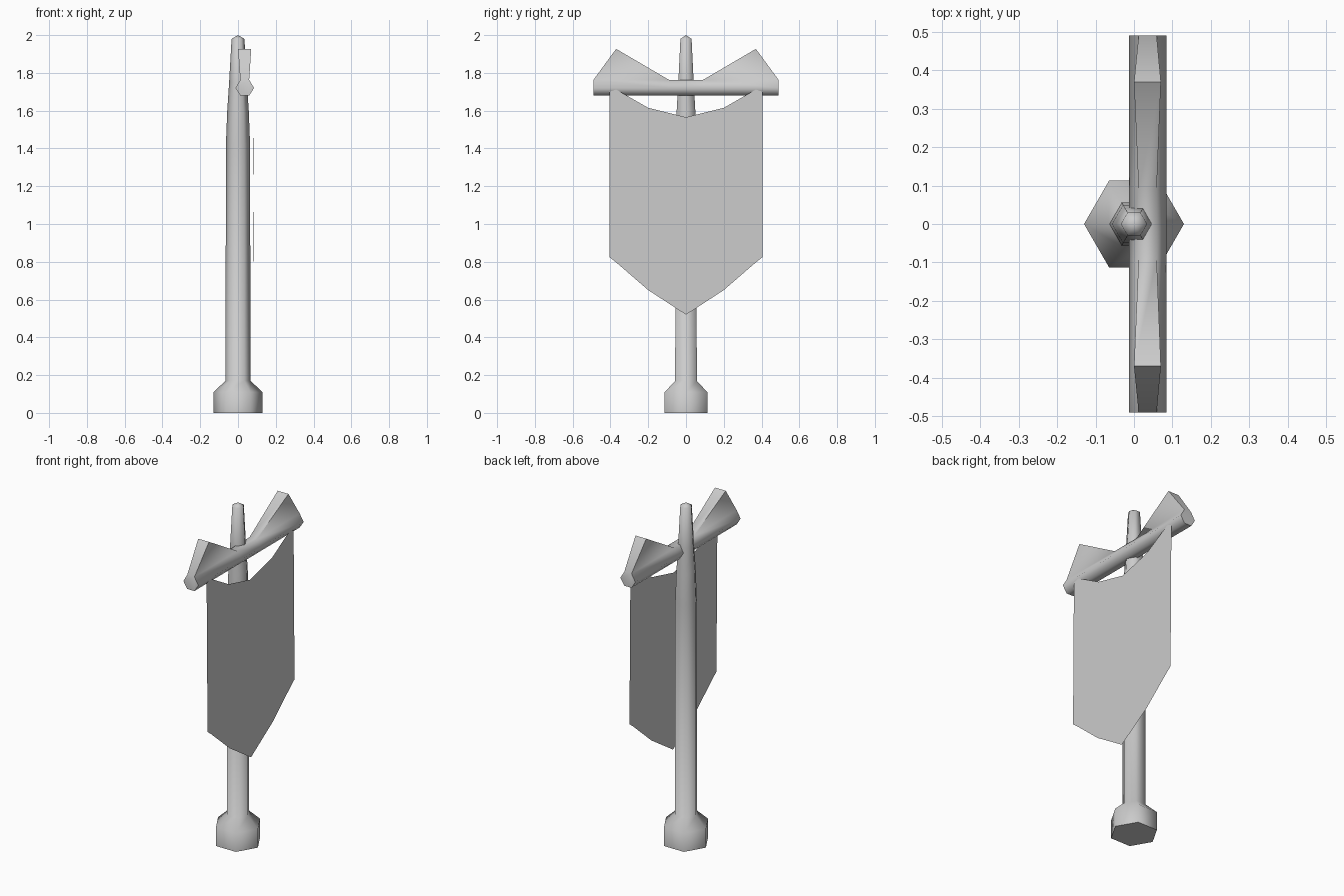
import bpy, math

if "Cube" in bpy.data.objects:
    bpy.data.objects.remove(bpy.data.objects["Cube"])


def make_object(name, verts, faces, smooth=True):
    mesh = bpy.data.meshes.new(name)
    mesh.from_pydata(verts, [], faces)
    mesh.update()
    obj = bpy.data.objects.new(name, mesh)
    bpy.context.collection.objects.link(obj)
    bpy.ops.object.select_all(action='DESELECT')
    obj.select_set(True)
    bpy.context.view_layer.objects.active = obj
    if smooth:
        bpy.ops.object.shade_smooth_by_angle(angle=math.radians(65))
    return obj


def bridge(rings, n):
    """Side quads between consecutive rings of n vertices."""
    return [(r * n + i, r * n + (i + 1) % n,
             (r + 1) * n + (i + 1) % n, (r + 1) * n + i)
            for r in range(rings - 1) for i in range(n)]


# Six-sided pole with wide foot and pointed tip
profile = [(0.13, 0), (0.13, 0.11), (0.066, 0.17), (0.064, 1.42),
           (0.057, 1.6), (0.047, 1.75), (0.034, 1.98)]
verts = [(r * math.cos(i * math.pi / 3), r * math.sin(i * math.pi / 3), z)
         for r, z in profile for i in range(6)]
top = len(verts)
verts.append((0, 0, 2.0))
faces = bridge(len(profile), 6)
faces += [(top - 6 + i, top - 6 + (i + 1) % 6, top) for i in range(6)]
faces.append(tuple(range(5, -1, -1)))
make_object("pole", verts, faces)

# Six-sided crossbar; the top is replaced by a raised wedge near each end
section = [(0.085, 1.72), (0.059, 1.763), (0.012, 1.763),
           (-0.013, 1.72), (0.012, 1.68), (0.059, 1.68)]
stations = [0.49, 0.09, -0.09, -0.49]
verts = [(x, y, z) for y in stations for x, z in section]
faces = [f for f in bridge(4, 6) if f not in ((1, 2, 8, 7), (13, 14, 20, 19))]
faces += [tuple(range(5, -1, -1)), tuple(range(18, 24))]
for y, a, b in ((0.37, 0, 6), (-0.37, 12, 18)):
    p = len(verts)
    verts += [(0.07, y, 1.927), (0.0, y, 1.927)]
    faces += [(a + 1, a + 2, p + 1, p), (p, p + 1, b + 2, b + 1),
              (a + 1, p, b + 1), (a + 2, b + 2, p + 1)]
make_object("crossbar", verts, faces)

# Hanging cloth: (y, top z, bottom z) for one half, mirrored
half = [(0.2, 1.615, 0.65), (0.37, 1.712, 0.797), (0.405, 1.70, 0.825)]
columns = [(-y, t, b) for y, t, b in reversed(half)] + [(0, 1.565, 0.52)] + half
verts = []
for y, t, b in columns:
    verts += [(0.079, y, t), (0.085, y, b)]
faces = [(2 * i, 2 * i + 1, 2 * i + 3, 2 * i + 2) for i in range(len(columns) - 1)]
make_object("banner", verts, faces)
